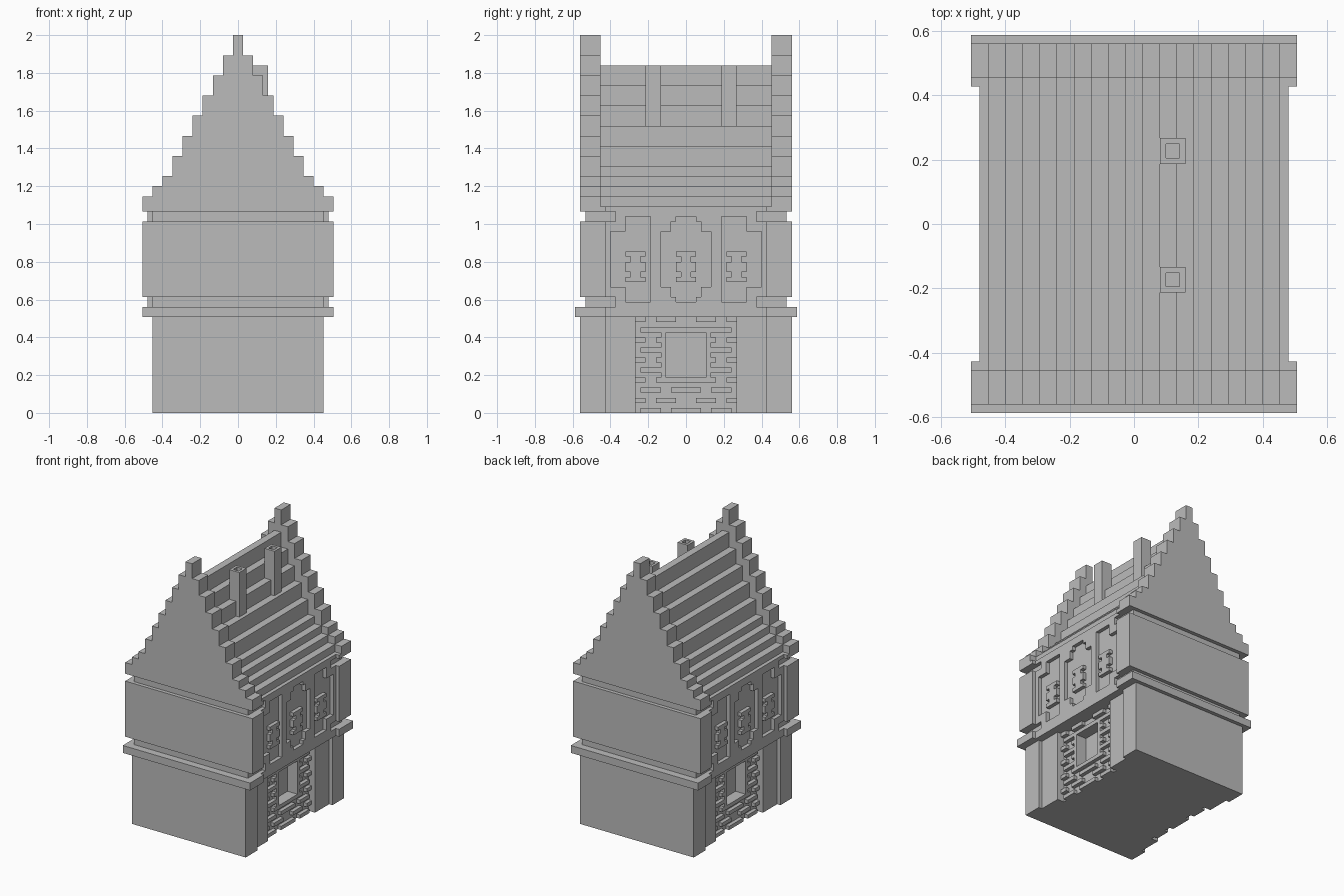
import bpy, bmesh
from mathutils import Vector

U = 2 / 75  # one block of the building grid

if "Cube" in bpy.data.objects:
    bpy.data.objects.remove(bpy.data.objects["Cube"], do_unlink=True)

stone = bpy.data.materials.new("grey stone")
stone.use_nodes = True
GREY = (0.5, 0.5, 0.5, 1)
stone.diffuse_color = GREY
stone.node_tree.nodes["Principled BSDF"].inputs["Base Color"].default_value = GREY


def finish(name, bm):
    bmesh.ops.recalc_face_normals(bm, faces=bm.faces)
    mesh = bpy.data.meshes.new(name)
    bm.to_mesh(mesh)
    bm.free()
    mesh.materials.append(stone)
    obj = bpy.data.objects.new(name, mesh)
    bpy.context.collection.objects.link(obj)
    return obj


def add_box(bm, x0, x1, y0, y1, z0, z1):
    lo, hi = Vector((x0, y0, z0)) * U, Vector((x1, y1, z1)) * U
    verts = bmesh.ops.create_cube(bm, size=1)["verts"]
    for v in verts:
        v.co = (lo + hi) / 2 + Vector(c * d for c, d in zip(v.co, hi - lo))
    return verts


def boxes(name, items):
    bm = bmesh.new()
    for item in items:
        add_box(bm, *item)
    return finish(name, bm)


def sides(x0, x1, s):
    """An x range moved to side s of the building."""
    return (x0, x1) if s > 0 else (-x1, -x0)


def stepped(name, steps, base, y0, y1):
    """Stepped symmetric profile; steps are (half width, top), widest first."""
    half, z = [], base
    for w, top in steps:
        half += [(w, z), (w, top)]
        z = top
    outline = half + [(-x, h) for x, h in reversed(half)]
    bm = bmesh.new()
    face = bm.faces.new([bm.verts.new((x * U, y0 * U, h * U)) for x, h in outline])
    ext = bmesh.ops.extrude_face_region(bm, geom=[face])["geom"]
    bmesh.ops.translate(bm, vec=(0, (y1 - y0) * U, 0),
                        verts=[v for v in ext if isinstance(v, bmesh.types.BMVert)])
    return finish(name, bm)


def ring(x, half_out, half_in, z):
    """Four boxes round a rectangular opening; z = bottom, sill, head, top."""
    b, sill, head, t = z
    return [(*x, -half_out, half_out, b, sill), (*x, -half_out, half_out, head, t),
            (*x, -half_out, -half_in, sill, head), (*x, half_in, half_out, sill, head)]


# Solid cores of both storeys
boxes("ground_floor_core", [(-12, 12, -20, 20, 0, 19)])
boxes("upper_floor_core", [(-17, 17, -20, 20, 19, 41)])

# Gable end walls, ledges and stepped gables
gable_steps = [(19, 43), (17, 45), (15, 47)] + [(13 - 2 * i, 51 + 4 * i) for i in range(7)]
for s, end in ((-1, "front"), (1, "back")):
    def band(w, y0, y1, z0, z1):
        return (-w, w, *sides(y0, y1, s), z0, z1)
    boxes(end + "_ground_wall", [band(17, 16, 21, 0, 19)])
    boxes(end + "_ledge", [band(19, 16, 22, 19, 21)])
    boxes(end + "_upper_wall", [band(19, 16, 21, 23, 38)])
    boxes(end + "_gable_foot", [band(19, 16, 17, 40, 41)])
    stepped(end + "_stepped_gable", gable_steps, 40, *sides(17, 21, s))

# Stepped roof between the gables
roof_steps = [(17, 43), (15, 45), (13, 47)] + [(11 - 2 * i, 49 + 4 * i) for i in range(6)]
stepped("stepped_roof", roof_steps, 41, -17, 17)

# Long facades, the same on both sides
for s, side in ((1, "left"), (-1, "right")):
    # Ground floor wall with a deep brick niche
    wall = sides(12, 16, s)
    boxes(side + "_ground_wall", [(*wall, -16, -10, 0, 19), (*wall, 10, 16, 0, 19)])
    boxes(side + "_niche_wall", ring(sides(12, 14, s), 10, 4, (0, 7, 16, 19)))
    boxes(side + "_window_frame", ring(sides(14, 15, s), 5, 4, (6, 7, 16, 17)))

    bricks = []
    for z in range(0, 19, 2):
        if z % 4 == 0:
            row = [(-9, -5), (-3, 3), (5, 9)]
        else:
            row = [(-10, -8), (-6, -2), (2, 6), (8, 10)]
        for a, b in row:
            if 6 <= z < 17:  # stop the bricks at the window frame
                if -5 < a < 5 and -5 < b < 5:
                    continue
                a, b = (a, min(b, -5)) if a < 0 else (max(a, 5), b)
            if b > a:
                bricks.append((*sides(14, 15, s), a, b, z, z + 1))
    boxes(side + "_niche_bricks", bricks)

    # Upper wall plate, pierced by sunken panels and corner grooves
    plate = boxes(side + "_upper_facade", [(*sides(17, 18, s), -16, 16, 19, 41)])
    cut = sides(16, 20, s)
    holes = [(*cut, -5, 5, 22, 39)]
    for m in (-1, 1):
        holes.append((*cut, *sides(7, 12, m), 22, 39))
        holes.append((*cut, *sides(11, 15, m), 25, 36))
        holes += [(*cut, *sides(14, 18, m), z, z + 2) for z in (21, 38)]
    for i, hole in enumerate(holes):
        cutter = boxes(f"{side}_panel_cutter_{i}", [hole])
        cutter.hide_render = True
        cutter.hide_set(True)
        cutter.display_type = 'WIRE'
        mod = plate.modifiers.new("panel", 'BOOLEAN')
        mod.operation, mod.solver, mod.object = 'DIFFERENCE', 'EXACT', cutter
    # Bake the cuts and drop the cutters
    bpy.context.view_layer.update()
    graph = bpy.context.evaluated_depsgraph_get()
    baked = bpy.data.meshes.new_from_object(plate.evaluated_get(graph))
    plate.modifiers.clear()
    plate.data = baked
    for i in range(len(holes)):
        bpy.data.objects.remove(bpy.data.objects[f"{side}_panel_cutter_{i}"], do_unlink=True)

    # Raised ornaments in the panels
    out = sides(17, 18, s)
    ornaments = []
    for c in (-10, 0, 10):
        ornaments += [(*out, c - 2, c + 2, z, z + 1) for z in (26, 31)]
        ornaments += [(*out, c - 1, c + 1, 27, 31)]
        ornaments += [(*out, c + a, c + a + 1, 28, 30) for a in (-2, 1)]
    boxes(side + "_panel_ornaments", ornaments)

    # Stepped corners of the middle panel
    corners = []
    for m in (-1, 1):
        for z0, z1, inner in ((22, 25, 23), (36, 39, 38)):
            corners.append((*out, *sides(3, 5, m), z0, z1))
            lip = (22, inner) if z0 == 22 else (inner, 39)
            corners.append((*out, *sides(2, 3, m), *lip))
    boxes(side + "_panel_corners", corners)

# Chimneys with a sunken flue
for y, name in ((-8, "front_chimney"), (7, "back_chimney")):
    bm = bmesh.new()
    add_box(bm, 3, 6, y, y + 3, 56, 69)
    bm.normal_update()
    top = max(bm.faces, key=lambda f: f.calc_center_median().z)
    bmesh.ops.inset_region(bm, faces=[top], thickness=U)
    inner = bmesh.ops.extrude_face_region(bm, geom=[top])["geom"]
    bmesh.ops.translate(bm, vec=(0, 0, -3 * U),
                        verts=[v for v in inner if isinstance(v, bmesh.types.BMVert)])
    if top.is_valid:
        bmesh.ops.delete(bm, geom=[top], context='FACES_ONLY')
    finish(name, bm)
